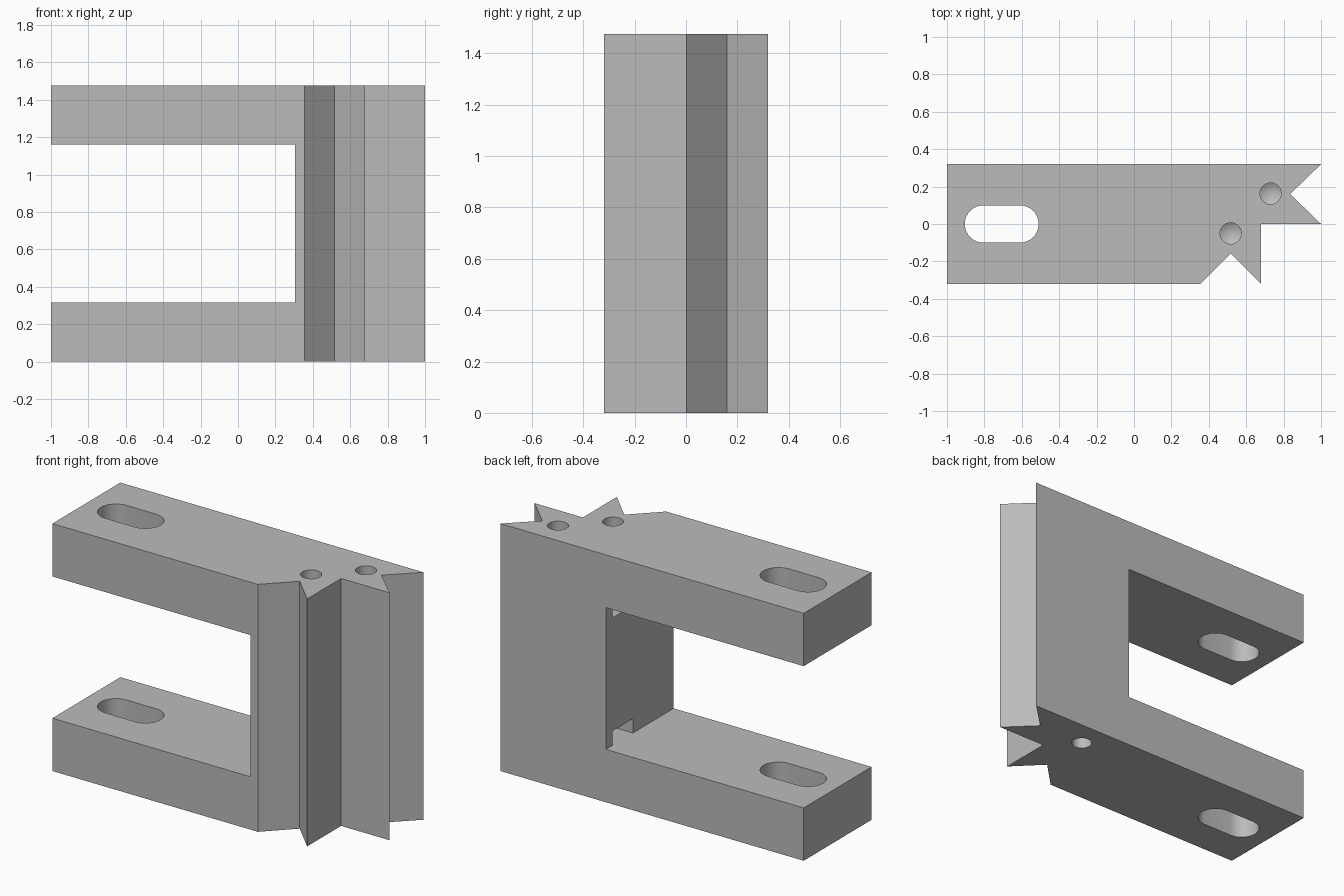
import bpy, bmesh, math

if "Cube" in bpy.data.objects:
    bpy.data.objects.remove(bpy.data.objects["Cube"])

grey = bpy.data.materials.new("machined grey")
grey.use_nodes = True
grey.diffuse_color = (0.5, 0.5, 0.5, 1)
grey.node_tree.nodes["Principled BSDF"].inputs["Base Color"].default_value = (0.5, 0.5, 0.5, 1)

HEIGHT, HALF = 1.475, 0.32
ARM = 0.315          # arm thickness
WALL = 0.305         # inner wall of the upright
DRILL = 0.057        # drill radius


def prism(name, outline, z0, z1, tip=0):
    """Extrude a plan outline from z0 to z1; tip adds a pointed lower end."""
    bm = bmesh.new()
    base = bm.faces.new([bm.verts.new((x, y, z0)) for x, y in outline])
    ext = bmesh.ops.extrude_face_region(bm, geom=[base], use_keep_orig=True)
    for v in ext["geom"]:
        if isinstance(v, bmesh.types.BMVert):
            v.co.z = z1
    if tip:
        point = bmesh.ops.poke(bm, faces=[base])["verts"][0]
        point.co.z -= tip
    bmesh.ops.recalc_face_normals(bm, faces=bm.faces)
    mesh = bpy.data.meshes.new(name)
    bm.to_mesh(mesh)
    bm.free()
    mesh.materials.append(grey)
    obj = bpy.data.objects.new(name, mesh)
    bpy.context.collection.objects.link(obj)
    return obj


def box(x0, x1, y0, y1):
    return [(x0, y0), (x1, y0), (x1, y1), (x0, y1)]


def arc(cx, cy, r, start, end, steps):
    angles = [math.radians(start + (end - start) * i / steps) for i in range(steps + 1)]
    return [(cx + r * math.cos(a), cy + r * math.sin(a)) for a in angles]


def circle(cx, cy, r):
    return arc(cx, cy, r, 0, 360, 32)[:-1]


# Body with a V groove on the front and one on the left side
body = prism("clamp_body", [
    (-1, -HALF), (0.355, -HALF), (0.517, -0.157), (0.68, -HALF), (0.68, 0),
    (1, 0), (0.835, 0.16), (1, HALF), (-1, HALF)], 0, HEIGHT)

cutters = []
# Gap between the arms
cutters.append(prism("gap_cutter", box(-1.2, WALL, -0.5, 0.5), ARM, HEIGHT - ARM))
# Rounded slots through both arms
slot = arc(-0.61, 0, 0.1, -90, 90, 16) + arc(-0.805, 0, 0.1, 90, 270, 16)
cutters.append(prism("slot_cutter", slot, -0.1, HEIGHT + 0.1))
# Blind drilled holes behind the grooves
for x, y in ((0.73, 0.163), (0.517, -0.05)):
    cutters.append(prism("drill_cutter", circle(x, y, DRILL), HEIGHT - 0.3, HEIGHT + 0.1, 0.035))
# Nut pockets at both ends of the inner wall
for z in (ARM, HEIGHT - ARM - 0.085):
    cutters.append(prism("pocket_cutter", box(WALL - 0.1, 0.62, 0.065, 0.255), z, z + 0.085))
# Screw hole from the underside into the lower pocket
cutters.append(prism("screw_hole_cutter", circle(0.525, 0.16, DRILL), -0.1, ARM + 0.04))

for cutter in cutters:
    cutter.hide_render = True
    mod = body.modifiers.new(cutter.name, "BOOLEAN")
    mod.operation, mod.solver, mod.object = "DIFFERENCE", "EXACT", cutter

# Apply the cuts and discard the cutters
bpy.context.view_layer.update()
cut_mesh = bpy.data.meshes.new_from_object(body.evaluated_get(bpy.context.evaluated_depsgraph_get()))
body.modifiers.clear()
body.data = cut_mesh
for cutter in cutters:
    bpy.data.objects.remove(cutter)

bpy.ops.object.select_all(action="DESELECT")
body.select_set(True)
bpy.context.view_layer.objects.active = body
bpy.ops.object.shade_smooth_by_angle(angle=math.radians(25))
